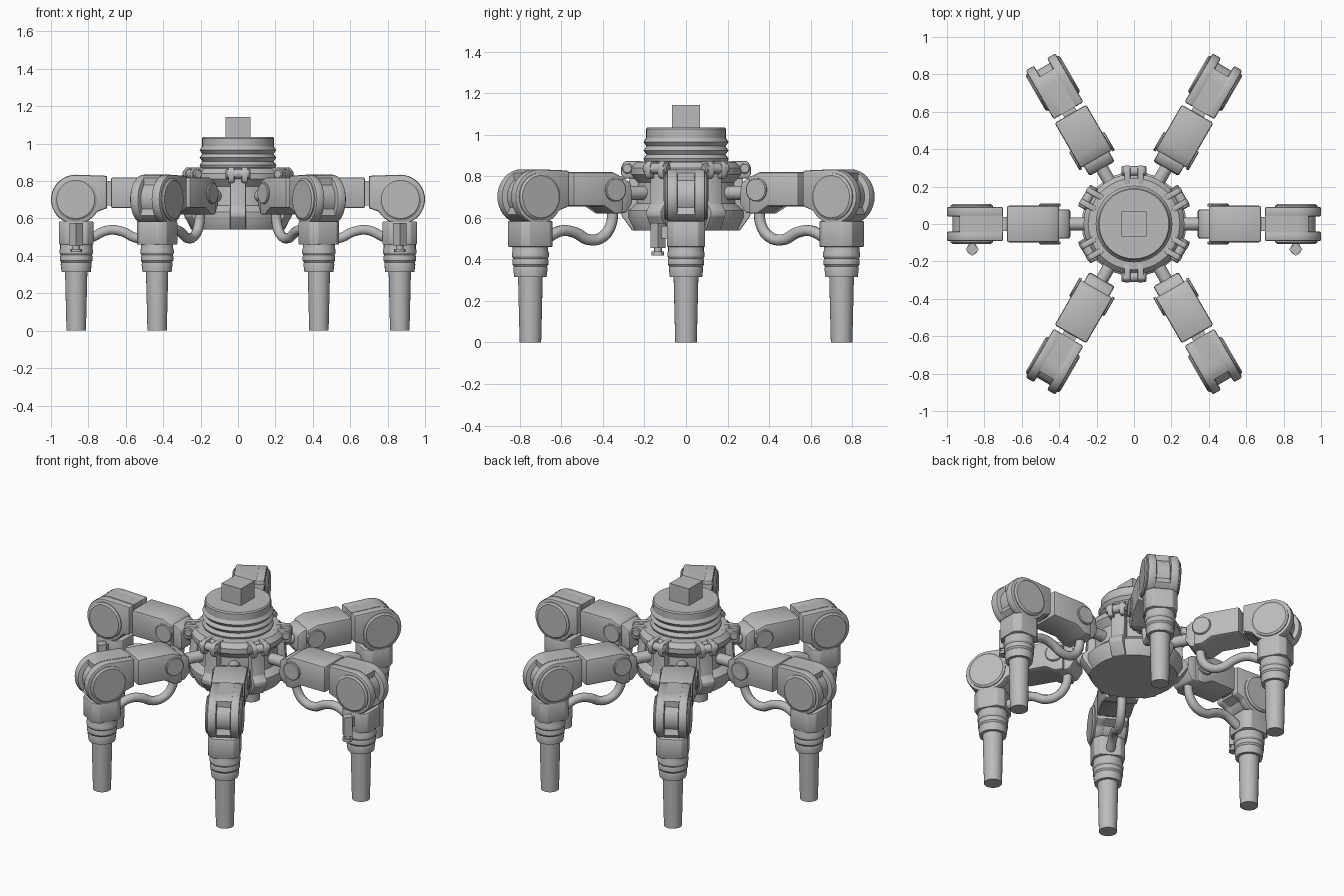
import bpy, bmesh, math
from mathutils import Vector, Matrix

if "Cube" in bpy.data.objects:
    bpy.data.objects.remove(bpy.data.objects["Cube"])

grey = bpy.data.materials.new("light_grey")
grey.diffuse_color = (0.5, 0.5, 0.5, 1)
grey.use_nodes = True
grey.node_tree.nodes["Principled BSDF"].inputs["Base Color"].default_value = grey.diffuse_color


def finish(bm, name, angle=35):
    """Turn a bmesh into a smooth-by-angle object."""
    bmesh.ops.recalc_face_normals(bm, faces=bm.faces)
    me = bpy.data.meshes.new(name)
    bm.to_mesh(me)
    bm.free()
    me.materials.append(grey)
    me.shade_smooth()
    me.set_sharp_from_angle(angle=math.radians(angle))
    ob = bpy.data.objects.new(name, me)
    bpy.context.collection.objects.link(ob)
    return ob


def prism(name, pts, lo, hi, axis='y', bevel=0.0):
    """Extrude an outline: (x, z) along y, or (x, y) along z."""
    bm = bmesh.new()
    put = (lambda a, b, c: (a, c, b)) if axis == 'y' else (lambda a, b, c: (a, b, c))
    face = bm.faces.new([bm.verts.new(put(a, b, lo)) for a, b in pts])
    ext = bmesh.ops.extrude_face_region(bm, geom=[face])
    step = Vector(put(0, 0, hi - lo))
    bmesh.ops.translate(bm, vec=step, verts=[v for v in ext['geom'] if isinstance(v, bmesh.types.BMVert)])
    bmesh.ops.recalc_face_normals(bm, faces=bm.faces)
    if bevel:
        sharp = [e for e in bm.edges if e.calc_face_angle(0) > 0.6]
        bmesh.ops.bevel(bm, geom=sharp, offset=bevel, segments=2, affect='EDGES', profile=0.5)
    return finish(bm, name)


def lathe(name, pts, segs=32, matrix=Matrix(), angle=30):
    """Revolve (radius, height) points about z, cap both ends, then place."""
    bm = bmesh.new()
    rings = [[bm.verts.new((r * math.cos(2 * math.pi * i / segs),
                            r * math.sin(2 * math.pi * i / segs), z)) for i in range(segs)]
             for r, z in pts]
    for a, b in zip(rings, rings[1:]):
        for i in range(segs):
            j = (i + 1) % segs
            bm.faces.new((a[i], a[j], b[j], b[i]))
    bm.faces.new(rings[0])
    bm.faces.new(rings[-1])
    bm.transform(matrix)
    return finish(bm, name, angle)


def at(x, y, z, rot=0.0, axis='X'):
    return Matrix.Translation((x, y, z)) @ Matrix.Rotation(math.radians(rot), 4, axis)


def tube(name, pts, radius):
    """Smooth hose through the points."""
    cu = bpy.data.curves.new(name, 'CURVE')
    cu.dimensions = '3D'
    cu.bevel_depth, cu.bevel_resolution, cu.resolution_u = radius, 3, 6
    cu.use_fill_caps = True
    sp = cu.splines.new('BEZIER')
    sp.bezier_points.add(len(pts) - 1)
    for p, (x, z) in zip(sp.bezier_points, pts):
        p.co = (x, 0, z)
        p.handle_left_type = p.handle_right_type = 'AUTO'
    cu.materials.append(grey)
    ob = bpy.data.objects.new(name, cu)
    bpy.context.collection.objects.link(ob)
    return ob


def radial(parts, first):
    """Repeat parts six times about the z axis."""
    for ob in parts:
        for k in range(6):
            dup = ob if k == 0 else ob.copy()
            if k:
                bpy.context.collection.objects.link(dup)
            dup.rotation_euler.z = math.radians(first + 60 * k)


# Central body, ribbed collar and top block
lathe("body", [(.25, .54), (.28, .60), (.28, .635), (.24, .67), (.235, .77), (.27, .81),
               (.27, .84), (.245, .868), (.20, .872)], 32)
lathe("collar", [(.195, .86), (.205, .885), (.19, .905), (.205, .925), (.19, .945), (.205, .965),
                 (.192, .985), (.192, 1.028), (.186, 1.036)], 40)
prism("top_block", [(-.068, -.068), (.068, -.068), (.068, .068), (-.068, .068)], 1.03, 1.143, 'z')

# Hinge brackets around the body, between the legs
rib = [(.20, .54), (.26, .54), (.31, .61), (.31, .635), (.28, .665), (.272, .80), (.27, .84), (.20, .86)]
clasps = [prism("bracket_rib", rib, -.042, .042, bevel=.005)]
for s in (-1, 1):
    lo, hi = sorted((s * .02, s * .052))
    clasps.append(prism("bracket_prong", [(.215, .79), (.30, .79), (.312, .81), (.312, .85), (.295, .873),
                                          (.215, .873)], lo, hi, bevel=.006))
clasps.append(lathe("hinge_pin", [(.02, -.066), (.026, -.06), (.026, .06), (.02, .066)], 16,
                    at(.283, 0, .838, 90)))
radial(clasps, 30)

# Hip rod and upper leg
leg = [lathe("hip_rod", [(.034, .2), (.034, .37)], 16, at(0, 0, .72, 90, 'Y')),
       prism("upper_leg", [(.40, .62), (.45, .62), (.51, .655), (.68, .655), (.68, .82), (.46, .82),
                           (.40, .795), (.40, .70)], -.098, .098, bevel=.012),
       prism("hip_socket", [(.34, .67), (.37, .625), (.42, .62), (.42, .795), (.38, .79), (.345, .765)],
             -.078, .078, bevel=.012),
       prism("knee_link", [(.66, .67), (.73, .67), (.73, .80), (.66, .80)], -.038, .038)]

# Knee: two rounded cheeks around a core that is recessed on the outer end
KX, KZ, KR = .868, .702, .132


def knee_outline(recess):
    pts = []
    for a in range(-150, 91, 10):
        r = KR - (recess if -30 <= a <= 50 else 0)
        pts.append((KX + r * math.cos(math.radians(a)), KZ + r * math.sin(math.radians(a))))
    return pts + [(.70, KZ + KR - .006), (.70, .655)]


leg.append(prism("knee_core", knee_outline(.03), -.045, .045))
for s in (-1, 1):
    lo, hi = sorted((s * .04, s * .092))
    leg.append(prism("knee_cheek", knee_outline(0), lo, hi, bevel=.01))
    leg.append(lathe("knee_disc", [(.113, 0), (.113, .012), (.102, .02)], 32,
                     at(KX, s * .086, KZ, -90 * s)))
    leg.append(lathe("hip_disc", [(.057, 0), (.057, .011), (.052, .015)], 24,
                     at(.45, s * .094, .735, -90 * s)))

# Shin: chamfered sleeve, ribbed boot and tapered foot
h, c = .092, .034
sleeve = [(KX - .003 + x, y) for x, y in ((h, c - h), (h, h - c), (h - c, h), (c - h, h),
                                         (-h, h - c), (-h, c - h), (c - h, -h), (h - c, -h))]
leg.append(prism("shin_sleeve", sleeve, .46, .585, 'z', bevel=.006))
leg.append(lathe("shin_boot", [(.086, .47), (.086, .44), (.09, .43), (.09, .415), (.084, .405), (.087, .395),
                               (.087, .375), (.08, .365), (.083, .355), (.078, .315)], 28, at(.865, 0, 0)))
leg.append(lathe("foot", [(.06, .33), (.052, 0)], 28, at(.865, 0, 0)))

# Hose from the sleeve up to the upper leg
leg.append(tube("hose", [(.78, .50), (.69, .538), (.62, .53), (.54, .495), (.47, .505), (.42, .56), (.405, .66)], .027))
radial(leg, 0)

# Small nozzles on the front of the two side legs
for s in (-1, 1):
    x = s * .865
    lathe("nozzle_body", [(.036, .455), (.036, .575)], 4, at(x, -.135, 0))
    lathe("nozzle_neck", [(.02, .425), (.02, .46)], 12, at(x, -.135, 0))
    lathe("nozzle_tip", [(.03, .42), (.03, .437)], 12, at(x, -.135, 0))
    prism("nozzle_mount", [(x - .02, .50), (x + .02, .50), (x + .02, .56), (x - .02, .56)], -.125, -.08)
